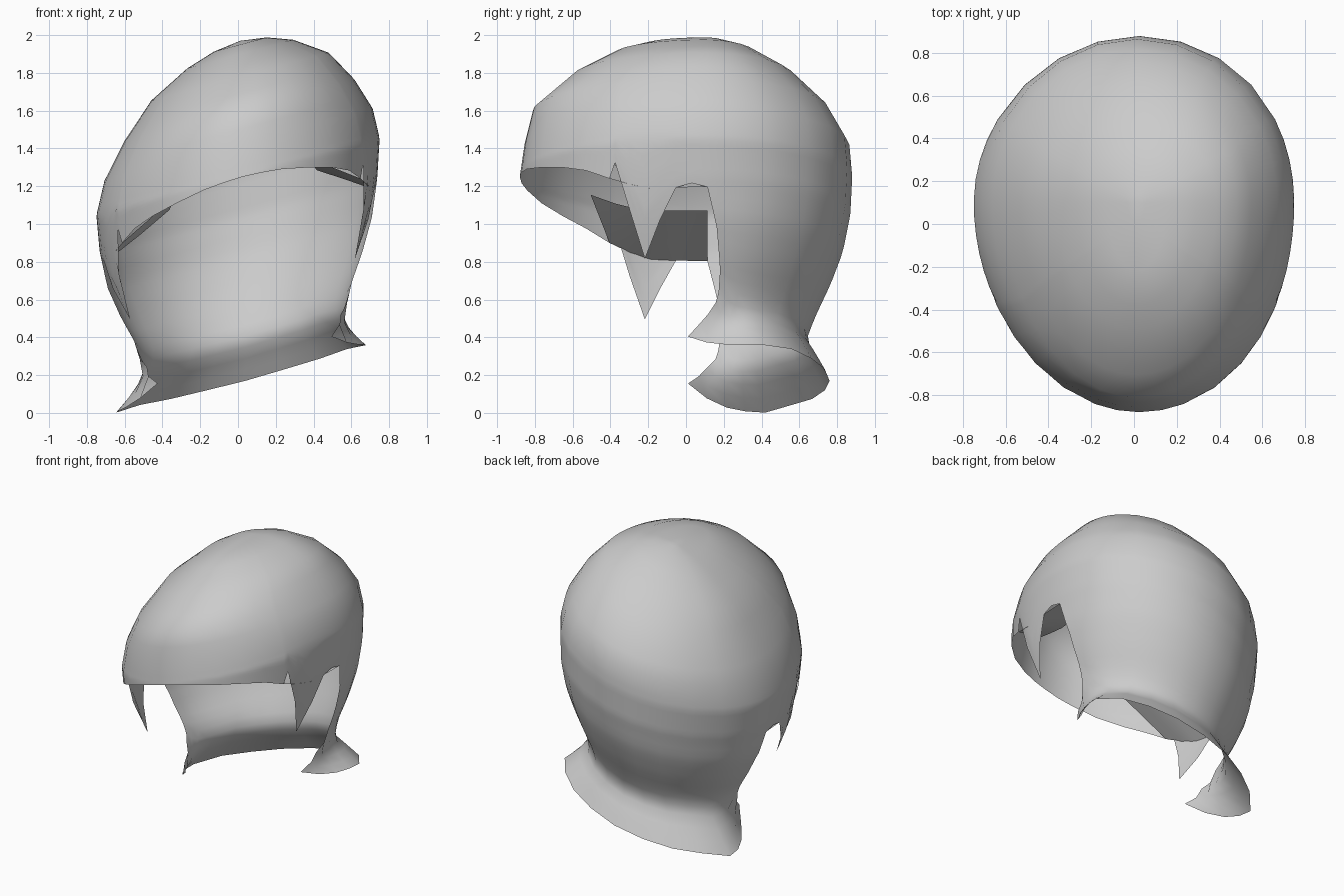
import bpy, bmesh
from math import sin, cos, radians

if "Cube" in bpy.data.objects:
    bpy.data.objects.remove(bpy.data.objects["Cube"])

# Height profile: z, half width, front depth, back depth
PROFILE = [(0.17, .80, .95, .66), (.28, .67, .95, .60), (.38, .56, .95, .535),
           (.50, .56, .95, .58), (.68, .64, .98, .665), (.85, .70, .98, .73),
           (1.05, .735, .98, .77), (1.25, .75, .98, .78), (1.42, .71, .955, .765),
           (1.60, .61, .91, .66), (1.78, .47, .70, .47), (1.90, .28, .48, .27),
           (1.95, .14, .32, .13), (1.97, 0, 0, 0)]
# Lower hair edge: angle from the front, height
FRONT_EDGE = [(0, 1.25), (8, 1.245), (16, 1.235), (28, 1.205), (40, 1.17), (50, 1.13),
              (59, 1.07), (61, 1.15), (66, .90), (71, .655), (76, .84), (81, 1.0),
              (86, 1.02), (91, 1.0)]
BACK_EDGE = [(91, .28), (98, .225), (105, .195), (112, .185), (120, .18), (135, .19),
             (150, .18), (165, .175), (180, .17)]
# Fore-and-aft and inward shift of the nape's front border
NAPE = [(.17, -.12, .30), (.28, -.10, .21), (.35, -.02, .07), (.45, .06, 0),
        (.60, .07, 0), (.80, .05, 0), (1.0, 0, 0)]
CROWN = [1.97, 1.964, 1.95, 1.925, 1.9, 1.84, 1.78, 1.69, 1.6, 1.5, 1.42, 1.3]
ROWS = 10
SLANT = .27


def lerp_table(table, z):
    z = min(max(z, table[0][0]), table[-1][0])
    for a, b in zip(table, table[1:]):
        if z <= b[0]:
            k = (z - a[0]) / (b[0] - a[0])
            return [p + (q - p) * k for p, q in zip(a[1:], b[1:])]


def place(x, y, z):
    # The whole hairstyle slants up towards +x
    shift = lerp_table([(1.0, .04), (1.45, .012)], z)[0]
    return (x + shift * (1 - min(1, abs(x) / .75) ** 4), y, z + SLANT * x)


def surface(deg, z, side):
    w, front, back = lerp_table(PROFILE, z)
    t = radians(deg)
    x = w * sin(t)
    y = .1 - (front if deg < 90 else back) * cos(t)
    if deg >= 91:
        dy, dx = lerp_table(NAPE, z)
        k = max(0, 1 - (deg - 91) / 36) ** 1.6
        y += dy * k
        x -= dx * k
    return side * x, y, z


def rows(top, low, n):
    return [top + (low - top) * i / n for i in range(1, n + 1)]


def make_object(name, build):
    bm = bmesh.new()
    build(bm)
    bmesh.ops.remove_doubles(bm, verts=bm.verts, dist=.0005)
    bmesh.ops.recalc_face_normals(bm, faces=bm.faces)
    for f in bm.faces:
        f.smooth = True
    me = bpy.data.meshes.new(name)
    bm.to_mesh(me)
    bm.free()
    ob = bpy.data.objects.new(name, me)
    bpy.context.collection.objects.link(ob)
    return ob


def skin(bm, grid):
    cols = [[bm.verts.new(place(*p)) for p in col] for col in grid]
    for a, b in zip(cols, cols[1:]):
        for i in range(len(a) - 1):
            bm.faces.new((a[i], a[i + 1], b[i + 1], b[i]))


# Cap with fringe, sideburns, ear notches and flared nape
def build_cap(bm):
    for side in (-1, 1):
        skin(bm, [[surface(d, z, side) for z in CROWN + rows(1.3, low, ROWS)]
                  for d, low in FRONT_EDGE])
        skin(bm, [[surface(d, z, side) for z in
                   CROWN + rows(1.3, 1.0, ROWS) + rows(1.0, low, 14)]
                  for d, low in BACK_EDGE])


# Inner plates rising inwards from the top of each ear notch
def build_plates(bm):
    for side in (-1, 1):
        grid = []
        for deg, low in ((59, 1.07), (66, 1.03), (73, 1.0), (81, 1.0), (91, 1.0)):
            x, y, z = surface(deg, low, side)
            fwd = .1 * (91 - deg) / 32
            grid.append([(x, y, z), (x * .78, y - fwd / 2, z + .09),
                         (x * .56, y - fwd, z + .18)])
        skin(bm, grid)


make_object("hair_cap", build_cap)
make_object("inner_plates", build_plates)
